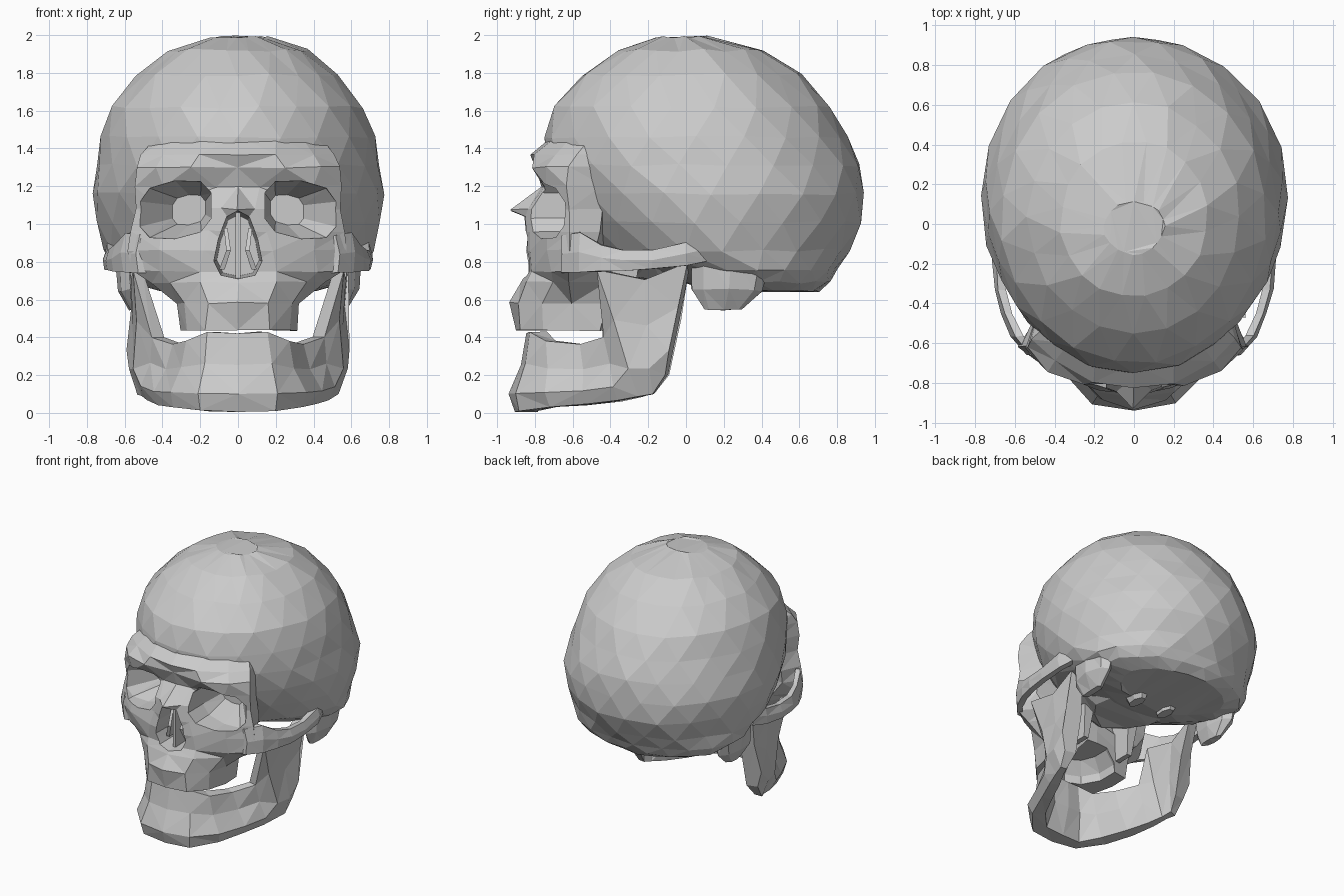
import bpy, bmesh, math, random
from mathutils import Vector

random.seed(4)
cube = bpy.data.objects.get("Cube")
if cube:
    bpy.data.objects.remove(cube, do_unlink=True)


def loft(name, rings, jitter=0.0, paired=False):
    """Bridge a series of equal rings into a closed faceted solid."""
    bm = bmesh.new()
    for side in ((1, -1) if paired else (1,)):
        loops = [[bm.verts.new((p[0] * side, p[1], p[2])) for p in ring] for ring in rings]
        count = len(loops[0])
        for low, high in zip(loops, loops[1:]):
            for i in range(count):
                j = (i + 1) % count
                bm.faces.new((low[i], low[j], high[j], high[i]))
        bm.faces.new(loops[0])
        bm.faces.new(loops[-1])
    for v in bm.verts:
        v.co += Vector([random.uniform(-jitter, jitter) for _ in range(3)])
    bmesh.ops.triangulate(bm, faces=bm.faces[:], quad_method='SHORT_EDGE')
    bmesh.ops.recalc_face_normals(bm, faces=bm.faces[:])
    mesh = bpy.data.meshes.new(name)
    bm.to_mesh(mesh)
    bm.free()
    obj = bpy.data.objects.new(name, mesh)
    bpy.context.collection.objects.link(obj)
    return obj


def oval(cx, cy, z, rx, ry, sides=10, turn=0.0):
    """Horizontal elliptical ring."""
    angles = [math.tau * (i + turn) / sides for i in range(sides)]
    return [(cx + rx * math.sin(a), cy - ry * math.cos(a), z) for a in angles]


def plate(x, y, half_x, half_y, z):
    """Horizontal rectangular ring."""
    corners = ((-1, -1), (1, -1), (1, 1), (-1, 1))
    return [(x + half_x * a, y + half_y * b, z) for a, b in corners]


def carve(target, cutters):
    """Subtract every cutter from the target."""
    bpy.context.view_layer.objects.active = target
    for cutter in cutters:
        mod = target.modifiers.new("carve", 'BOOLEAN')
        mod.operation = 'DIFFERENCE'
        mod.solver = 'EXACT'
        mod.object = cutter
        bpy.ops.object.modifier_apply(modifier=mod.name)


# Braincase: height, front, back, half width
cranium_rows = [
    (1.99, -.15, .12, .15), (1.92, -.37, .42, .37),
    (1.79, -.55, .61, .535), (1.62, -.7, .77, .67), (1.46, -.75, .86, .72),
    (1.31, -.74, .92, .75), (1.16, -.67, .947, .775), (1.01, -.6, .935, .75),
    (.86, -.47, .86, .71), (.76, -.2, .8, .67), (.69, 0, .76, .58),
    (.645, .15, .7, .42),
]
cranium = loft("cranium", [
    oval(0, (front + back) / 2, z, width, (back - front) / 2, 20, k % 2 / 2)
    for k, (z, front, back, width) in enumerate(cranium_rows)], jitter=.008)

# Face: height, centre front, then nose side, cheek, outer and rear corners
face_rows = [
    (.44, -.9, (.17, -.88), (.27, -.76), (.31, -.6), (.3, -.45)),
    (.58, -.93, (.16, -.89), (.28, -.76), (.32, -.6), (.3, -.42)),
    (.69, -.88, (.2, -.84), (.36, -.71), (.46, -.62), (.34, -.42)),
    (.75, -.85, (.2, -.82), (.42, -.71), (.56, -.62), (.42, -.47)),
    (.86, -.86, (.18, -.83), (.41, -.74), (.58, -.62), (.5, -.48)),
    (.96, -.88, (.15, -.83), (.41, -.73), (.57, -.62), (.5, -.46)),
    (1.08, -.925, (.09, -.84), (.4, -.72), (.545, -.62), (.48, -.44)),
    (1.2, -.76, (.12, -.75), (.4, -.74), (.545, -.63), (.48, -.44)),
    (1.3, -.8, (.25, -.81), (.44, -.74), (.54, -.62), (.48, -.42)),
    (1.37, -.825, (.2, -.8), (.4, -.69), (.51, -.58), (.46, -.4)),
    (1.47, -.7, (.2, -.68), (.33, -.6), (.43, -.5), (.42, -.4)),
]
face_rings = []
for z, front, *corners in face_rows:
    half = [(0, front), *corners, (0, -.4)]
    outline = half + [(-x, y) for x, y in half[-2:0:-1]]
    face_rings.append([(x, y, z) for x, y in outline])
face = loft("facial_bones", face_rings, jitter=.006)


# Eye sockets: squarish funnels narrowing toward the midline
def socket_ring(y, cx, half_x, half_z, sides=10):
    ring = []
    for i in range(sides):
        a = math.tau * (i + .5) / sides
        c, s = math.cos(a), math.sin(a)
        x = half_x * math.copysign(abs(c) ** .7, c)
        z = half_z * math.copysign(abs(s) ** .7, s)
        ring.append((cx + x, y, 1.075 + z - .12 * x))
    return ring


sockets = loft("socket_cutter", [
    socket_ring(-1.0, .345, .21, .16), socket_ring(-.64, .33, .195, .15),
    socket_ring(-.44, .26, .09, .08)], paired=True)

# Pear-shaped nasal opening
pear = [(0, .7), (.1, .72), (.14, .8), (.115, .92), (.065, 1.05), (0, 1.08)]
pear += [(-x, z) for x, z in pear[-2:0:-1]]
nose = loft("nose_cutter", [
    [(x, -1.1, z) for x, z in pear],
    [(x * .8, -.5, .86 + (z - .86) * .85) for x, z in pear]])

# Hollow of the palate
palate = loft("palate_cutter", [
    oval(0, -.52, .3, .21, .26), oval(0, -.52, .5, .19, .25),
    oval(0, -.5, .59, .11, .2)])

carve(face, [sockets, nose, palate])
carve(cranium, [sockets, nose])
for cutter in (sockets, nose, palate):
    bpy.data.objects.remove(cutter, do_unlink=True)

# Thin bones inside the nose
loft("nasal_septum", [plate(0, -.62, .012, .17, .68), plate(0, -.64, .012, .15, 1.06)])
loft("nasal_conchae", [
    plate(.085, -.62, .014, .13, .76), plate(.05, -.64, .012, .14, .86),
    plate(.065, -.62, .01, .1, .98)], paired=True)

# Cheek arches: x, y, z, height
arch = [
    (.53, -.66, .84, .2), (.61, -.565, .85, .21), (.66, -.45, .82, .14),
    (.695, -.33, .81, .11), (.705, -.18, .81, .1), (.7, 0, .84, .12),
    (.66, .12, .87, .13),
]
loft("cheek_arch", [
    [(x - .045, y, z - h / 2), (x, y, z - h / 2), (x + .008, y, z),
     (x - .01, y, z + h / 2), (x - .05, y, z + h / 2)]
    for x, y, z, h in arch], jitter=.004, paired=True)

# Bony knobs behind the ears
loft("mastoid_process", [
    oval(.56, .24, .86, .1, .22, 8), oval(.565, .22, .65, .075, .19, 8),
    oval(.55, .2, .55, .03, .1, 8)], jitter=.008, paired=True)

# Underside of the skull
loft("skull_base", [
    oval(0, -.08, .97, .42, .4), oval(0, -.08, .8, .38, .38),
    oval(0, -.03, .7, .24, .3)], jitter=.02)
loft("occipital_condyles", [
    oval(.15, .2, .74, .09, .14, 7), oval(.13, .19, .62, .04, .08, 7)], paired=True)
loft("pterygoid_plates", [
    plate(.2, -.33, .05, .09, .85), plate(.2, -.37, .02, .08, .52)], paired=True)

# Lower jaw: outer bottom edge, outer top edge, thickness
jaw = [
    ((0, -.91, .005), (0, -.85, .42), .15),
    ((.2, -.88, .01), (.16, -.83, .43), .13),
    ((.34, -.72, .03), (.27, -.74, .38), .11),
    ((.42, -.52, .045), (.35, -.56, .36), .1),
    ((.48, -.36, .065), (.46, -.44, .4), .09),
    ((.51, -.25, .085), (.56, -.47, .76), .07),
    ((.53, -.18, .1), (.57, -.22, .71), .06),
    ((.545, -.11, .2), (.58, .01, .8), .1),
]
jaw_half = []
for i, (bottom, top, thick) in enumerate(jaw):
    after = Vector(jaw[min(i + 1, len(jaw) - 1)][0])
    before = Vector(jaw[max(i - 1, 0)][0])
    run = (after - before).to_2d().normalized()
    inward = Vector((0, 1, 0)) if i == 0 else Vector((-run.y, run.x, 0))
    low, high = Vector(bottom), Vector(top)
    middle = low.lerp(high, .22) - inward * .04
    inner = low.lerp(high, .5) + inward * thick
    jaw_half.append([low, middle, low.lerp(high, .6), high, high + inward * thick * .8,
                     inner, low + inward * thick * .8])
jaw_other = [[(-p.x, p.y, p.z) for p in ring] for ring in jaw_half[:0:-1]]
loft("lower_jaw", jaw_other + jaw_half, jitter=.005)
